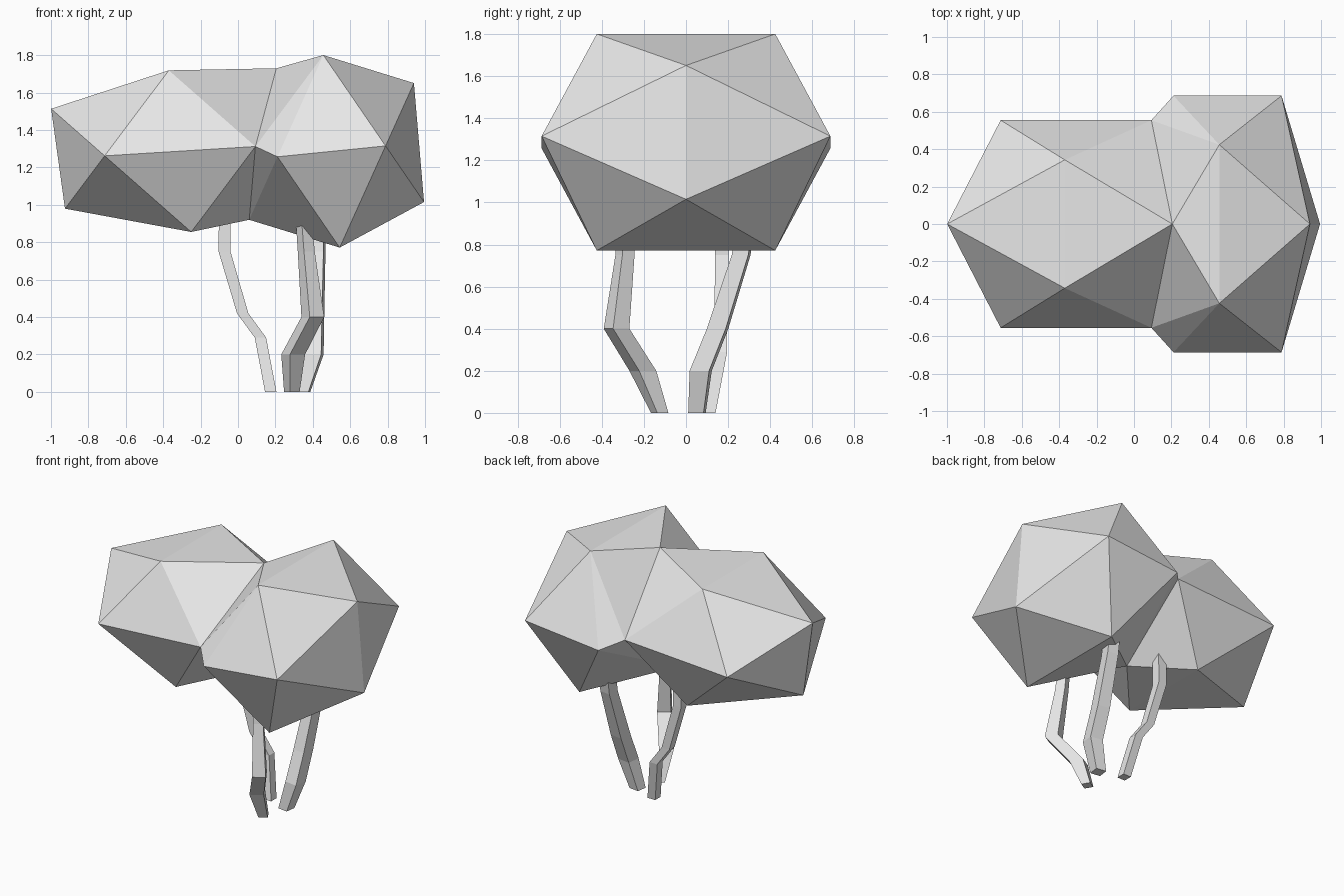
import bpy
import bmesh
from math import cos, sin, pi, radians
from mathutils import Vector

default_cube = bpy.data.objects.get("Cube")
if default_cube:
    bpy.data.objects.remove(default_cube, do_unlink=True)


def make_material(name, color):
    material = bpy.data.materials.new(name)
    material.use_nodes = True
    material.diffuse_color = color
    material.node_tree.nodes["Principled BSDF"].inputs["Base Color"].default_value = color
    return material


grey = make_material("plain grey", (0.8, 0.8, 0.8, 1))


def finish(name, bm):
    bmesh.ops.recalc_face_normals(bm, faces=bm.faces[:])
    mesh = bpy.data.meshes.new(name)
    bm.to_mesh(mesh)
    bm.free()
    mesh.materials.append(grey)
    obj = bpy.data.objects.new(name, mesh)
    bpy.context.collection.objects.link(obj)
    return obj


# Canopy: two squashed icosahedra welded along a shared diamond-shaped seam
GOLDEN = (1 + 5 ** 0.5) / 2
SEAM_TOP = Vector((0.205, 0, 1.73))
SEAM_BOTTOM = Vector((0.06, 0, 0.92))


def lobe_points(center, axis_x, axis_y, axis_z, seam_side):
    """Icosahedron corners in a skewed frame; the seam-side pair is moved to the seam."""
    center, ax, ay, az = map(Vector, (center, axis_x, axis_y, axis_z))
    points = []
    for a in (-1, 1):
        for b in (-1, 1):
            points.append(center + ay * a + az * b * GOLDEN)
            points.append(center + ax * a + ay * b * GOLDEN)
            if a == seam_side:
                points.append((SEAM_TOP if b > 0 else SEAM_BOTTOM).copy())
            else:
                points.append(center + ax * a * GOLDEN + az * b)
    return points


small_lobe = lobe_points((-0.31, 0, 1.287), (0.403, 0, 0.025),
                         (0, 0.343, 0), (-0.037, 0, 0.267), 1)
large_lobe = lobe_points((0.5, 0, 1.286), (0.289, 0, 0.029),
                         (0, 0.424, 0), (-0.027, 0, 0.318), -1)

# The small lobe's widest corners on the seam side complete the seam
seam_sides = [p for p in small_lobe if p.x > 0 and abs(p.y) > 0.5]
seam = [SEAM_TOP, SEAM_BOTTOM] + seam_sides

canopy = bmesh.new()
for points in (small_lobe, large_lobe + seam_sides):
    verts = [canopy.verts.new(p) for p in points]
    bmesh.ops.convex_hull(canopy, input=verts)


def on_seam(vert):
    return any((vert.co - p).length < 0.001 for p in seam)


inner = [f for f in canopy.faces if all(on_seam(v) for v in f.verts)]
bmesh.ops.delete(canopy, geom=inner, context="FACES")
bmesh.ops.remove_doubles(canopy, verts=canopy.verts[:], dist=0.001)
finish("canopy", canopy)


# Trunks: crooked four-sided stems made of level rings (x, y, z, corner radius)
def build_trunk(name, turn, rings):
    bm = bmesh.new()
    angles = [radians(turn) + pi / 4 + pi / 2 * i for i in range(4)]
    loops = [[bm.verts.new((x + r * cos(a), y + r * sin(a), z)) for a in angles]
             for x, y, z, r in rings]
    for low, high in zip(loops, loops[1:]):
        for i in range(4):
            j = (i + 1) % 4
            bm.faces.new((low[i], low[j], high[j], high[i]))
    bm.faces.new(loops[0])
    bm.faces.new(loops[-1])
    finish(name, bm)


build_trunk("right_trunk", 0, [
    (0.175, 0.11, 0, 0.043), (0.12, 0.165, 0.29, 0.043),
    (0.025, 0.165, 0.42, 0.043), (-0.072, 0.17, 0.75, 0.045),
    (-0.07, 0.17, 1, 0.045)])
build_trunk("front_trunk", 30, [
    (0.288, -0.125, 0, 0.043), (0.295, -0.205, 0.2, 0.066),
    (0.4, -0.33, 0.4, 0.063), (0.365, -0.29, 0.75, 0.047),
    (0.345, -0.28, 1, 0.043)])
build_trunk("back_trunk", -8, [
    (0.345, 0.052, 0, 0.052), (0.405, 0.07, 0.2, 0.066),
    (0.41, 0.15, 0.4, 0.064), (0.423, 0.262, 0.75, 0.056),
    (0.425, 0.3, 1, 0.056)])
